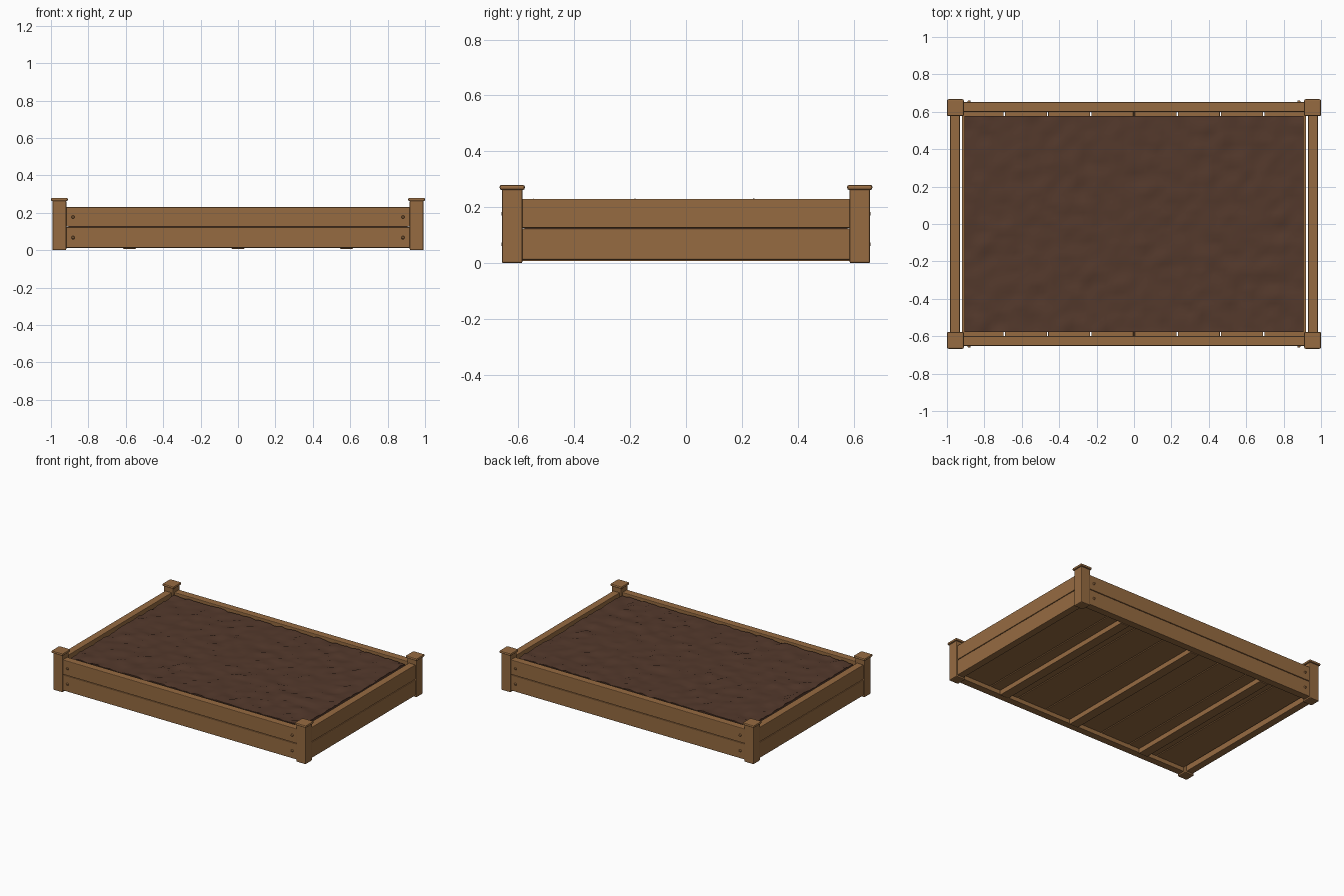
import bpy, bmesh, math, random
from mathutils import Vector, Matrix, noise

if "Cube" in bpy.data.objects:
    bpy.data.objects.remove(bpy.data.objects["Cube"])

random.seed(4)


def material(name, rgb):
    m = bpy.data.materials.new(name)
    m.diffuse_color = (*rgb, 1)
    m.use_nodes = True
    m.node_tree.nodes["Principled BSDF"].inputs["Base Color"].default_value = m.diffuse_color
    return m


WOOD = material("warm wood", (0.305, 0.147, 0.053))
SOIL = material("dark soil", (0.088, 0.041, 0.025))


def finish(bm, name, mat):
    me = bpy.data.meshes.new(name)
    bm.to_mesh(me)
    bm.free()
    me.materials.append(mat)
    ob = bpy.data.objects.new(name, me)
    bpy.context.collection.objects.link(ob)
    return ob


def box(name, x, y, z, bevel=0.004, mat=WOOD):
    """Bevelled box from (min, max) ranges on each axis."""
    lo, hi = Vector((x[0], y[0], z[0])), Vector((x[1], y[1], z[1]))
    bm = bmesh.new()
    bmesh.ops.create_cube(bm, size=1)
    for v in bm.verts:
        v.co = Vector([(lo[i] + hi[i]) / 2 + v.co[i] * (hi[i] - lo[i]) for i in range(3)])
    bmesh.ops.bevel(bm, geom=bm.edges[:], offset=bevel, segments=2,
                    profile=0.5, affect='EDGES')
    return finish(bm, name, mat)


def around(c, h):
    return (c - h, c + h)


def span(s, a, b):
    """Range a..b on the positive or negative side."""
    return tuple(sorted((s * a, s * b)))


SIDES = ((-1, "left", "front"), (1, "right", "back"))

# Corner posts with flat caps
for sx, xn, _ in SIDES:
    for sy, _, yn in SIDES:
        px, py = sx * 0.955, sy * 0.622
        box(f"{yn}_{xn}_post", around(px, 0.037), around(py, 0.037), (0, 0.265), 0.006)
        box(f"{yn}_{xn}_post_cap", around(px, 0.045), around(py, 0.045), (0.262, 0.28), 0.007)

# Two stacked side boards on every side
for level, z in (("lower", (0.012, 0.123)), ("upper", (0.126, 0.23))):
    for s, xn, yn in SIDES:
        box(f"{yn}_{level}_board", (-0.925, 0.925), span(s, 0.60, 0.652), z)
        box(f"{xn}_{level}_board", span(s, 0.931, 0.983), (-0.592, 0.592), z)

# Round bolt heads near the ends of the long boards
for sx, xn, _ in SIDES:
    for sy, _, yn in SIDES:
        for level, z in (("lower", 0.067), ("upper", 0.177)):
            bm = bmesh.new()
            bmesh.ops.create_cone(bm, cap_ends=True, segments=16, radius1=0.01,
                                  radius2=0.006, depth=0.012,
                                  matrix=Matrix.Translation((sx * 0.882, sy * 0.655, z))
                                  @ Matrix.Rotation(-sy * math.pi / 2, 4, 'X'))
            finish(bm, f"{yn}_{xn}_{level}_bolt", WOOD)

# Floor slats with narrow gaps, carried by three cross battens
for i in range(8):
    box(f"floor_slat_{i + 1}", around((i - 3.5) * 0.231, 0.112), (-0.602, 0.602), (0.042, 0.062), 0.002)
for i in (-1, 0, 1):
    box(f"floor_batten_{i + 2}", around(i * 0.58, 0.034), (-0.602, 0.602), (0.007, 0.043), 0.003)

# Soil block with a slightly lumpy top
NX, NY = 60, 38
bm = bmesh.new()
bmesh.ops.create_grid(bm, x_segments=NX, y_segments=NY, size=1)
for v in bm.verts:
    x, y = v.co.x * 0.907, v.co.y * 0.578
    lump = noise.noise(Vector((x * 14, y * 14, 3.0)))
    v.co = Vector((x, y, 0.221 + 0.010 * lump + random.uniform(-0.004, 0.004)))
rim = [e for e in bm.edges if e.is_boundary]
skirt = bmesh.ops.extrude_edge_only(bm, edges=rim)["geom"]
for v in skirt:
    if isinstance(v, bmesh.types.BMVert):
        v.co.z = 0.062
bmesh.ops.contextual_create(bm, geom=[e for e in bm.edges if e.is_boundary])
bmesh.ops.recalc_face_normals(bm, faces=bm.faces[:])
soil = finish(bm, "soil", SOIL)
for p in soil.data.polygons:
    p.use_smooth = p.normal.z > 0.5
